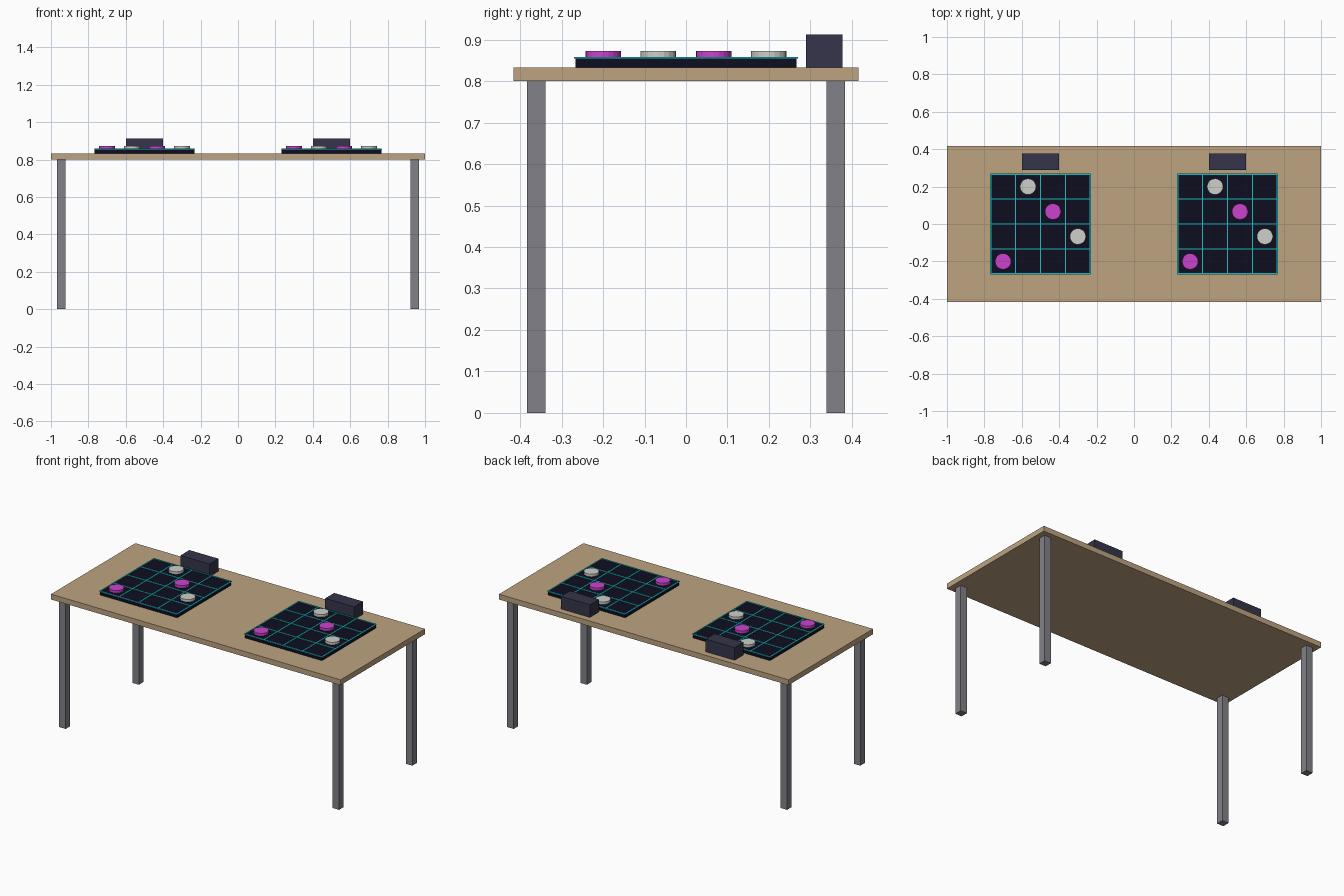
import bpy

cube = bpy.data.objects.get("Cube")
if cube:
    bpy.data.objects.remove(cube, do_unlink=True)


def material(name, rgb):
    m = bpy.data.materials.new(name)
    m.use_nodes = True
    m.diffuse_color = (*rgb, 1)
    m.node_tree.nodes["Principled BSDF"].inputs["Base Color"].default_value = (*rgb, 1)
    return m


wood = material("tan wood", (0.51, 0.37, 0.22))
metal = material("grey metal", (0.22, 0.22, 0.25))
slate = material("dark slate", (0.035, 0.035, 0.07))
navy = material("navy black", (0.004, 0.004, 0.014))
cyan = material("cyan", (0.01, 0.54, 0.56))
magenta = material("magenta", (0.60, 0.055, 0.62))
white = material("off white", (0.62, 0.62, 0.59))


def finish(name, mat):
    ob = bpy.context.object
    ob.name = name
    ob.data.materials.append(mat)
    return ob


def box(name, mat, size, x, y, z0):
    """Box standing on z0, centred on x and y."""
    bpy.ops.mesh.primitive_cube_add(size=1, location=(x, y, z0 + size[2] / 2))
    bpy.context.object.scale = size
    bpy.ops.object.transform_apply(location=False, rotation=False, scale=True)
    return finish(name, mat)


def disc(name, mat, x, y, z0):
    bpy.ops.mesh.primitive_cylinder_add(vertices=20, radius=0.043, depth=0.016,
                                        location=(x, y, z0 + 0.008))
    return finish(name, mat)


TOP = 0.833
LEG = 0.8
CELL = 0.1333
BOARD = 4 * CELL
LINE = 0.007
BOARD_TOP = TOP + 0.0215

# Table
box("table_top", wood, (2, 0.833, TOP - LEG), 0, 0, LEG)
for sx, side in ((1, "left"), (-1, "right")):
    for sy, end in ((-1, "front"), (1, "back")):
        box(f"{end}_{side}_leg", metal, (0.045, 0.045, LEG), sx * 0.944, sy * 0.361, 0)

# Game stations, one on each half of the table
pieces = ((0, 0, magenta), (3, 1, white), (2, 2, magenta), (1, 3, white))
for cx, side in ((0.5, "left"), (-0.5, "right")):
    box(f"{side}_board", navy, (BOARD, BOARD, BOARD_TOP - TOP), cx, 0, TOP)

    # Grid lines, lying just proud of the board
    for i in range(5):
        offset = (i - 2) * CELL
        box(f"{side}_column_line_{i}", cyan, (LINE, BOARD + LINE / 2, 0.0035),
            cx + offset, 0, BOARD_TOP - 0.0002)
        box(f"{side}_row_line_{i}", cyan, (BOARD + LINE / 2, LINE, 0.0037),
            cx, offset, BOARD_TOP - 0.0002)

    # Playing pieces at cell centres
    for col, row, mat in pieces:
        disc(f"{side}_piece_{row}", mat, cx + (col - 1.5) * CELL,
             (row - 1.5) * CELL, BOARD_TOP + 0.0025)

    # Control box behind the board
    box(f"{side}_control_box", slate, (0.2, 0.088, 0.079), cx, 0.333, TOP)
